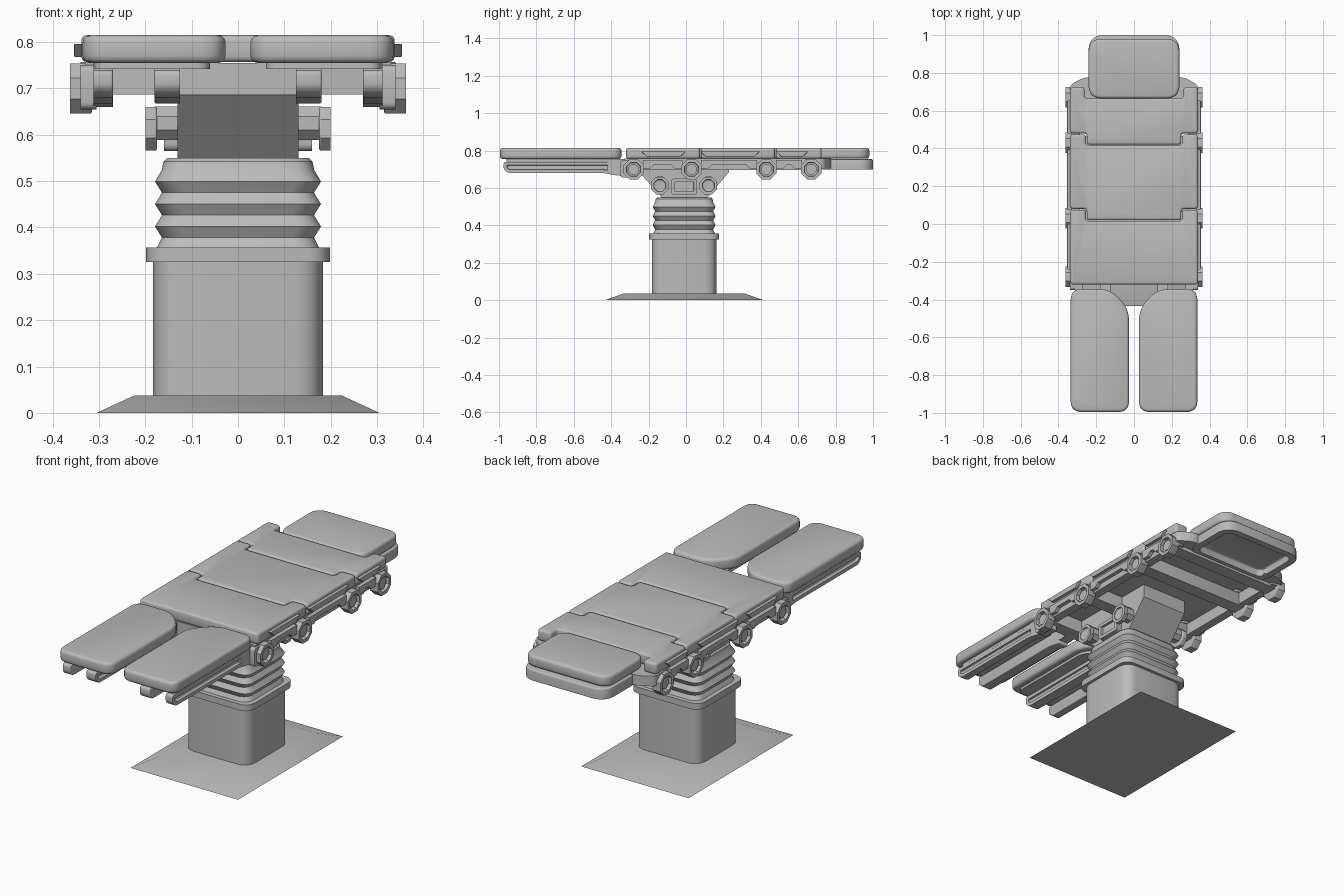
import bpy, bmesh
from mathutils import Vector

cube = bpy.data.objects.get("Cube")
if cube:
    bpy.data.objects.remove(cube, do_unlink=True)

GREY = bpy.data.materials.new("medical_grey")
GREY.use_nodes = True
COL = (0.5, 0.5, 0.5, 1)
GREY.diffuse_color = COL
GREY.node_tree.nodes["Principled BSDF"].inputs["Base Color"].default_value = COL


def finish(name, bm, mirror=False):
    bmesh.ops.recalc_face_normals(bm, faces=bm.faces)
    me = bpy.data.meshes.new(name)
    bm.to_mesh(me)
    bm.free()
    me.materials.append(GREY)
    ob = bpy.data.objects.new(name, me)
    bpy.context.collection.objects.link(ob)
    bpy.ops.object.select_all(action='DESELECT')
    ob.select_set(True)
    bpy.context.view_layer.objects.active = ob
    bpy.ops.object.shade_smooth_by_angle(angle=0.6)
    if mirror:
        ob.modifiers.new("Mirror", 'MIRROR')
    return ob


def rounded(pts, r, n=5):
    """Round every corner of a 2D polygon."""
    if not r:
        return pts
    out = []
    for i, p in enumerate(pts):
        p = Vector(p)
        ends = []
        for q in (pts[i - 1], pts[(i + 1) % len(pts)]):
            d = Vector(q) - p
            ends.append(p + d.normalized() * min(r, d.length * 0.49))
        for k in range(n + 1):
            t = k / n
            out.append(ends[0] * (1 - t) ** 2 + p * 2 * t * (1 - t) * 0.85
                       + (ends[0] + ends[1]) * 0.15 * t * (1 - t) + ends[1] * t * t)
    return out


def rect(u0, u1, v0, v1):
    return [(u0, v0), (u1, v0), (u1, v1), (u0, v1)]


def prism(name, pts, axis, a, b, r=0, soft=0, inset=None, mirror=False):
    """Extrude a profile from a to b; soft rounds the rims, inset recesses cap b."""
    def place(p, h):
        return (h, p[0], p[1]) if axis == 'x' else (p[0], p[1], h)
    bm = bmesh.new()
    pts = rounded(pts, r)
    lo = [bm.verts.new(place(p, a)) for p in pts]
    hi = [bm.verts.new(place(p, b)) for p in pts]
    n = len(pts)
    for i in range(n):
        j = (i + 1) % n
        bm.faces.new((lo[i], lo[j], hi[j], hi[i]))
    caps = [bm.faces.new(lo), bm.faces.new(hi)]
    bmesh.ops.recalc_face_normals(bm, faces=bm.faces)
    if inset:
        bmesh.ops.inset_region(bm, faces=[caps[1]], thickness=inset[0])
        ring = bmesh.ops.inset_region(bm, faces=[caps[1]], thickness=0.001, depth=-inset[1])
    if soft:
        rim = [e for e in bm.edges
               if (e.verts[0] in lo and e.verts[1] in lo) or (e.verts[0] in hi and e.verts[1] in hi)]
        bmesh.ops.bevel(bm, geom=rim, offset=soft, segments=3, profile=0.5, affect='EDGES')
    return finish(name, bm, mirror)


def loft(name, levels, r, y=-0.01):
    """Stack rounded rectangles given as (z, half width, half depth)."""
    bm = bmesh.new()
    rings = []
    for z, hx, hy in levels:
        pts = rounded(rect(-hx, hx, y - hy, y + hy), r)
        rings.append([bm.verts.new((p[0], p[1], z)) for p in pts])
    for lo, hi in zip(rings, rings[1:]):
        for i in range(len(lo)):
            j = (i + 1) % len(lo)
            bm.faces.new((lo[i], lo[j], hi[j], hi[i]))
    bm.faces.new(rings[0])
    bm.faces.new(rings[-1])
    return finish(name, bm)


def octagon(y, z, r):
    c = r * 0.414
    return [(y - c, z - r), (y + c, z - r), (y + r, z - c), (y + r, z + c),
            (y + c, z + r), (y - c, z + r), (y - r, z + c), (y - r, z - c)]


# Pedestal: floor plate, column, collar and bellows
loft("floor_plate", [(0, 0.305, 0.425), (0.037, 0.225, 0.32)], 0)
loft("column", [(0.037, 0.183, 0.172), (0.33, 0.183, 0.172)], 0.06)
loft("column_collar", [(0.325, 0.198, 0.187), (0.357, 0.198, 0.187)], 0.05)
folds = [(0.35, 0.178, 0.168)]
for k in range(3):
    z = 0.378 + k * 0.0485
    folds += [(z, 0.164, 0.155), (z + 0.024, 0.179, 0.168)]
folds += [(0.525, 0.164, 0.155), (0.542, 0.161, 0.152), (0.55, 0.153, 0.144)]
loft("bellows", folds, 0.05)

# Tilting neck with side brackets and pivots
prism("neck", [(-0.13, 0.54), (0.115, 0.54), (0.115, 0.55), (0.23, 0.685), (0.23, 0.755),
               (-0.25, 0.755), (-0.25, 0.685), (-0.13, 0.55)], 'x', -0.13, 0.13)
prism("neck_bracket", rect(-0.08, 0.06, 0.565, 0.65), 'x', 0.12, 0.16, r=0.015,
      inset=(0.018, 0.012), mirror=True)
for y in (-0.14, 0.12):
    prism("neck_pivot", octagon(y, 0.625, 0.036), 'x', 0.12, 0.18, mirror=True)
    prism("neck_pivot_cap", octagon(y, 0.613, 0.047), 'x', 0.175, 0.2, soft=0.004,
          inset=(0.016, 0.012), mirror=True)

# Mattress sections, each interlocking with the next
W, C = 0.338, 0.25


def section(name, y0, y1, notch, tongue):
    if tongue:
        pts = [(-W, y0 + 0.06), (-C, y0 + 0.06), (-C, y0), (C, y0), (C, y0 + 0.06), (W, y0 + 0.06)]
    else:
        pts = [(-W, y0), (W, y0)]
    pts += [(W, y1), (notch, y1), (notch, y1 - 0.06), (-notch, y1 - 0.06), (-notch, y1), (-W, y1)]
    prism(name, pts, 'z', 0.757, 0.815, r=0.016, soft=0.012)


section("seat_pad", -0.32, 0.075, 0.255, False)
section("back_pad", 0.02, 0.475, 0.255, True)
section("shoulder_pad", 0.42, 0.725, 0.262, True)
prism("head_pad", rect(-0.24, 0.24, 0.665, 0.98), 'z', 0.757, 0.815, r=0.06, soft=0.015)
prism("head_tray", rect(-0.24, 0.24, 0.69, 1.0), 'z', 0.754, 0.70, r=0.07, soft=0.008,
      inset=(0.035, 0.035))
prism("head_shoulder", [(0.2, 0.64), (0.34, 0.64), (0.34, 0.735), (0.27, 0.775), (0.2, 0.775)],
      'z', 0.705, 0.757, r=0.02, mirror=True)

# Angular trims along the sides of the mattress and rails
for y0, y1 in ((-0.24, 0.0), (0.075, 0.395), (0.48, 0.655)):
    prism("pad_trim", [(y0 + 0.03, 0.768), (y1 - 0.03, 0.768), (y1, 0.796), (y0, 0.796)],
          'x', 0.33, 0.354, soft=0.003, mirror=True)
for y0, y1 in ((-0.23, -0.02), (0.08, 0.38), (0.48, 0.62)):
    prism("rail_trim", [(y0, 0.705), (y0 + 0.04, 0.705), (y0 + 0.06, 0.725), (y1 - 0.06, 0.725),
                        (y1 - 0.04, 0.705), (y1, 0.705), (y1, 0.75), (y0, 0.75)],
          'x', 0.32, 0.35, mirror=True)

# Frame with hinge hubs and cross bars
prism("side_rail", rect(-0.33, 0.72, 0.695, 0.757), 'x', 0.285, 0.33, mirror=True)
for y in (-0.28, 0.03, 0.43, 0.67):
    prism("hinge_hub", octagon(y, 0.70, 0.054), 'x', 0.315, 0.362, soft=0.004,
          inset=(0.018, 0.022), mirror=True)
    prism("hinge_pin", octagon(y, 0.70, 0.027), 'x', 0.32, 0.352, mirror=True)
    prism("cross_bar", rect(y - 0.035, y + 0.035, 0.687, 0.755), 'x', -0.32, 0.32, soft=0.004)

# Split leg rests on slotted rails
prism("leg_pad", [(0.027, -0.995), (0.335, -0.995), (0.335, -0.345), (0.125, -0.345), (0.027, -0.45)],
      'z', 0.755, 0.815, r=0.05, soft=0.015, mirror=True)
prism("leg_plate", [(0.06, -0.96), (0.31, -0.96), (0.31, -0.39), (0.14, -0.39), (0.06, -0.47)],
      'z', 0.742, 0.757, r=0.03, mirror=True)
for x0, x1 in ((0.18, 0.125), (0.27, 0.312)):
    prism("leg_rail", [(-0.975, 0.70), (-0.95, 0.68), (-0.44, 0.68), (-0.36, 0.665),
                       (-0.36, 0.74), (-0.975, 0.74)],
          'x', x0, x1, r=0.012, soft=0.004, inset=(0.018, 0.012), mirror=True)
    prism("leg_arm", [(-0.42, 0.69), (-0.34, 0.66 if x0 > 0.2 else 0.68),
                      (-0.27, 0.66 if x0 > 0.2 else 0.69), (-0.27, 0.755), (-0.42, 0.755)],
          'x', x0, x1, mirror=True)
prism("leg_hinge_cheek", [(-0.35, 0.655), (-0.27, 0.655), (-0.27, 0.75), (-0.35, 0.75)],
      'x', 0.305, 0.34, r=0.015, mirror=True)
